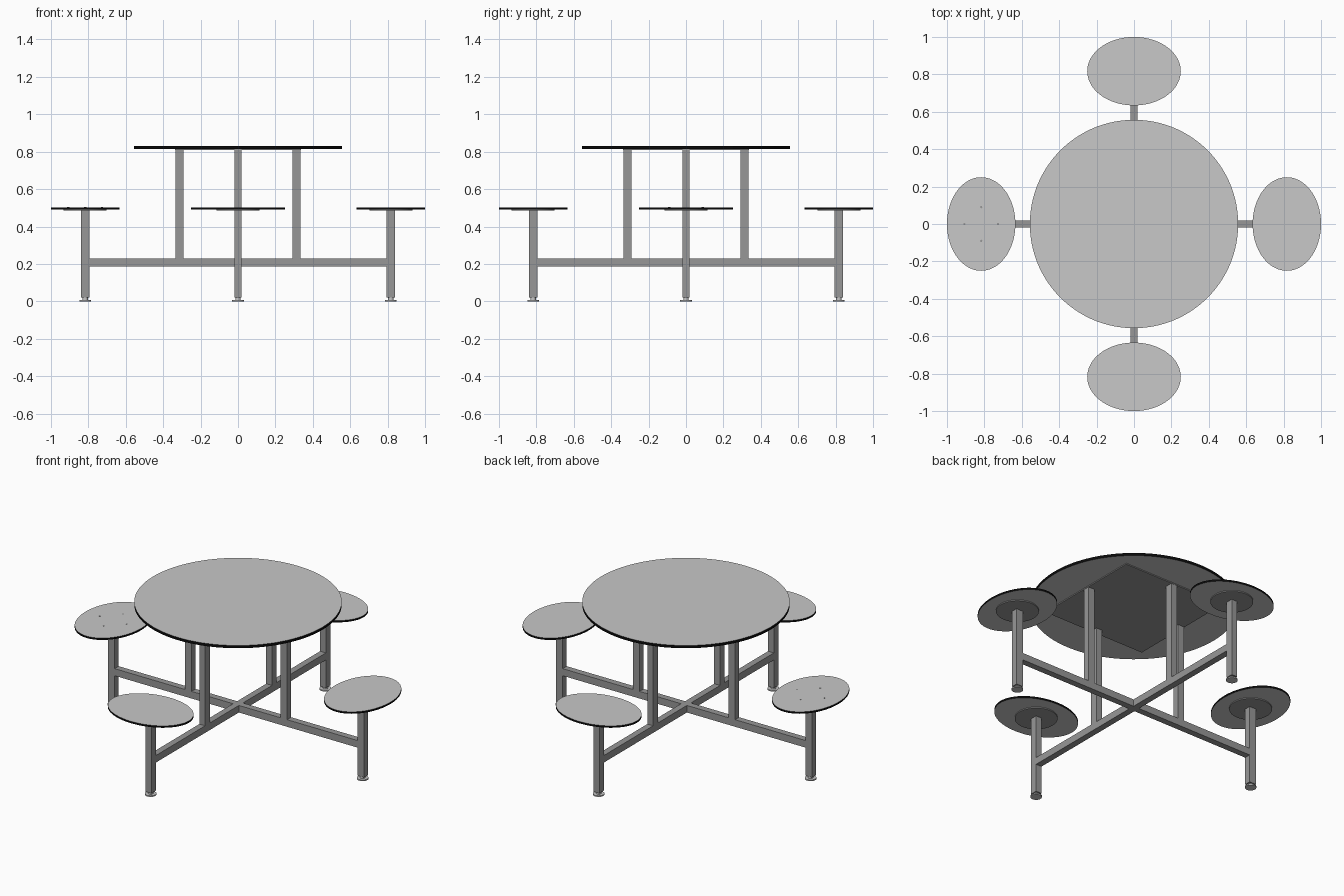
import bpy, bmesh, math
from mathutils import Matrix, Vector

if "Cube" in bpy.data.objects:
    bpy.data.objects.remove(bpy.data.objects["Cube"])


def material(name, rgb):
    m = bpy.data.materials.new(name)
    m.diffuse_color = (*rgb, 1)
    m.use_nodes = True
    m.node_tree.nodes["Principled BSDF"].inputs["Base Color"].default_value = m.diffuse_color
    return m


LAMINATE = material("light grey laminate", (0.58, 0.58, 0.58))
STEEL = material("mid grey steel", (0.31, 0.31, 0.31))
EDGE = material("black edging", (0.003, 0.003, 0.003))


def finish(name, bm, mats, smooth=False):
    mesh = bpy.data.meshes.new(name)
    bm.to_mesh(mesh)
    bm.free()
    for m in mats:
        mesh.materials.append(m)
    ob = bpy.data.objects.new(name, mesh)
    bpy.context.collection.objects.link(ob)
    if smooth:
        bpy.ops.object.select_all(action='DESELECT')
        ob.select_set(True)
        bpy.context.view_layer.objects.active = ob
        bpy.ops.object.shade_smooth_by_angle(angle=math.radians(35))
    return ob


def disc(name, centre, rx, ry, z0, z1, mats, turn=0.0, sides=96):
    """Elliptical slab; a second material goes on the rim."""
    bm = bmesh.new()
    bmesh.ops.create_cone(bm, cap_ends=True, segments=sides, radius1=1, radius2=1, depth=1)
    spin = Matrix.Rotation(turn, 4, 'Z')
    place = Matrix.Translation((centre[0], centre[1], (z0 + z1) / 2))
    bm.transform(spin @ place @ Matrix.Diagonal((rx, ry, z1 - z0, 1)))
    if len(mats) > 1:
        for f in bm.faces:
            f.material_index = 1 if abs(f.normal.z) < 0.5 else 0
    return finish(name, bm, mats, True)


def box(name, lo, hi, turn=0.0, mat=STEEL):
    bm = bmesh.new()
    bmesh.ops.create_cube(bm, size=1)
    lo, hi = Vector(lo), Vector(hi)
    size = hi - lo
    bm.transform(Matrix.Rotation(turn, 4, 'Z') @ Matrix.Translation((lo + hi) / 2)
                 @ Matrix.Diagonal((*size, 1)))
    return finish(name, bm, [mat])


W = 0.019      # half tube width across the beam
D = 0.022      # half tube depth along the beam
SEAT_R = 0.817
LEG_R = 0.313

# Table top and the square plate beneath it
disc("table_top", (0, 0), 0.557, 0.557, 0.814, 0.830, [LAMINATE, EDGE], sides=128)
box("table_plate", (-0.337, -0.337, 0.808), (0.337, 0.337, 0.814))

# Crossed beams: one full length, one in two halves
box("long_beam", (-SEAT_R + D, -W, 0.186), (SEAT_R - D, W, 0.228))
for i in (1, 3):
    box("half_beam", (W, -W, 0.186), (SEAT_R - D, W, 0.228), i * math.pi / 2)

# Four identical arms: table leg, seat leg, seat and foot
for i in range(4):
    a = i * math.pi / 2
    box("table_leg", (LEG_R - D, -W, 0.228), (LEG_R + D, W, 0.808), a)
    box("seat_leg", (SEAT_R - D, -W, 0.02), (SEAT_R + D, W, 0.486), a)
    c = (SEAT_R, 0)
    disc("seat_plate", c, 0.115, 0.115, 0.486, 0.492, [STEEL], a, 48)
    disc("seat", c, 0.183, 0.25, 0.492, 0.503, [LAMINATE, EDGE], a)
    disc("foot_stem", c, 0.014, 0.014, 0.006, 0.02, [LAMINATE], a, 24)
    disc("foot_pad", c, 0.031, 0.031, 0.0, 0.007, [LAMINATE], a, 32)

# Screw heads showing on the left seat
for i in range(4):
    a = i * math.pi / 2
    p = (-SEAT_R + 0.09 * math.cos(a), 0.09 * math.sin(a))
    disc("seat_screw", p, 0.006, 0.006, 0.502, 0.504, [STEEL], sides=16)
